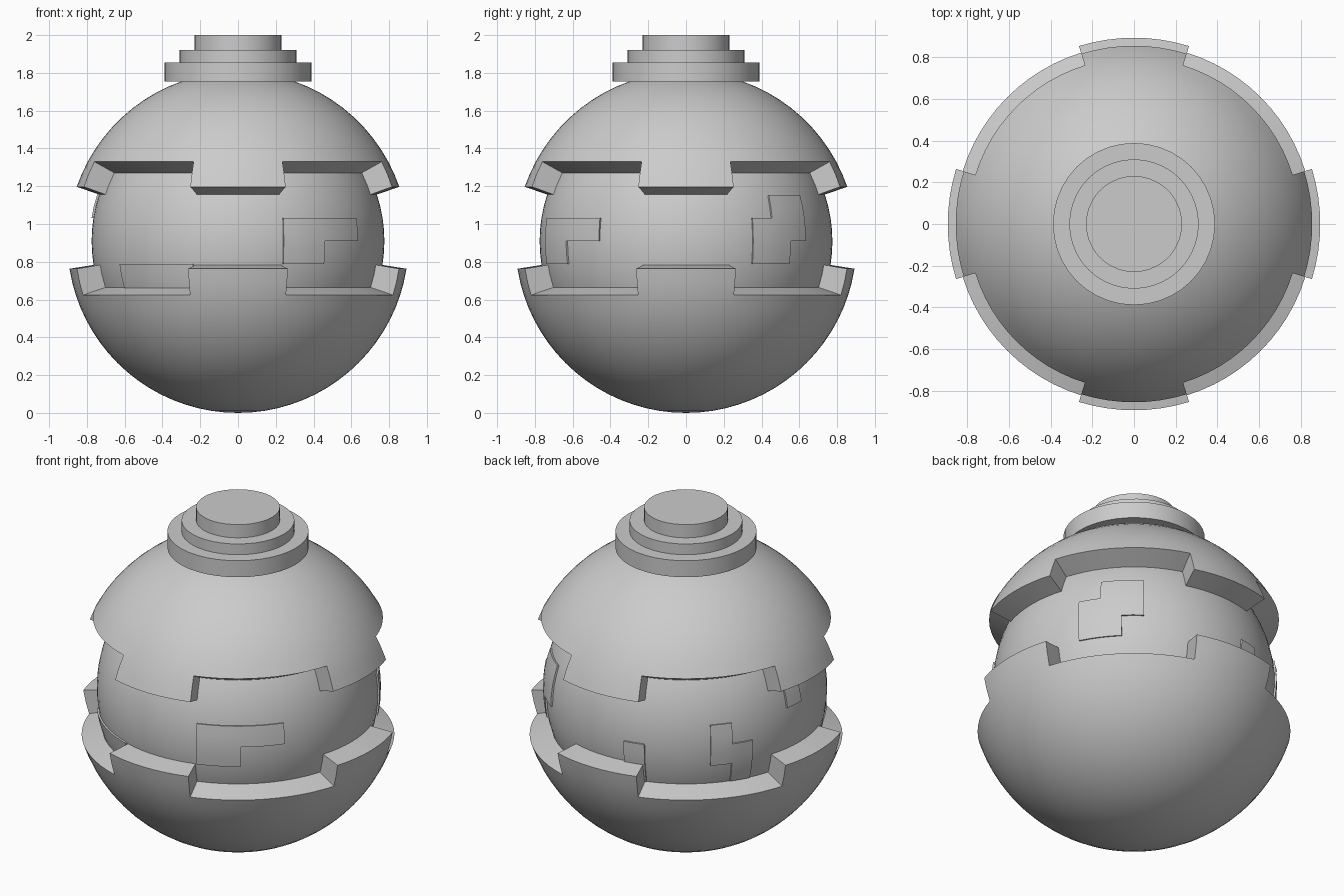
import bpy, bmesh, math

if "Cube" in bpy.data.objects:
    bpy.data.objects.remove(bpy.data.objects["Cube"])

SHELL_R, SHELL_Z = 0.903, 0.903
CORE_R, CORE_Z = 0.775, 0.91
TOOTH = 17.2


def shade(ob):
    bpy.ops.object.select_all(action='DESELECT')
    ob.select_set(True)
    bpy.context.view_layer.objects.active = ob
    bpy.ops.object.shade_smooth_by_angle(angle=math.radians(30))


def subdivide(stops, step):
    """Fill the gaps between angle stops with even steps."""
    out = [stops[0]]
    for a, b in zip(stops, stops[1:]):
        n = max(1, round((b - a) / step))
        out += [a + (b - a) * i / n for i in range(1, n + 1)]
    return out


def sphere_patch(name, az, lat, filled, r_in, r_out, z):
    """Solid made of the filled cells of a longitude/latitude grid."""
    bm = bmesh.new()
    cache = {}

    def vert(r, a, l):
        key = (r, round(a % 360, 3), round(l, 3))
        if key not in cache:
            ar, lr = math.radians(a), math.radians(l)
            cache[key] = bm.verts.new((r * math.cos(lr) * math.cos(ar),
                                       r * math.cos(lr) * math.sin(ar),
                                       z + r * math.sin(lr)))
        return cache[key]

    edges = {}
    for a0, a1 in zip(az, az[1:]):
        for l0, l1 in zip(lat, lat[1:]):
            if not filled((a0 + a1) / 2, (l0 + l1) / 2):
                continue
            ring = [(a0, l0), (a1, l0), (a1, l1), (a0, l1)]
            bm.faces.new([vert(r_out, *p) for p in ring])
            bm.faces.new([vert(r_in, *p) for p in reversed(ring)])
            for p, q in zip(ring, ring[1:] + ring[:1]):
                pair = frozenset((vert(r_out, *p), vert(r_out, *q)))
                edges.setdefault(pair, []).append((p, q))
    # radial walls along the open border, except at the poles
    for uses in edges.values():
        p, q = uses[0]
        if len(uses) == 1 and not abs(p[1]) == abs(q[1]) == 90:
            bm.faces.new([vert(r_out, *q), vert(r_out, *p),
                          vert(r_in, *p), vert(r_in, *q)])
    bmesh.ops.remove_doubles(bm, verts=bm.verts, dist=1e-5)
    bmesh.ops.recalc_face_normals(bm, faces=bm.faces)
    me = bpy.data.meshes.new(name)
    bm.to_mesh(me)
    bm.free()
    ob = bpy.data.objects.new(name, me)
    bpy.context.collection.objects.link(ob)
    shade(ob)
    return ob


# inner core
bpy.ops.mesh.primitive_uv_sphere_add(segments=80, ring_count=40, radius=CORE_R,
                                     location=(0, 0, CORE_Z))
core = bpy.context.object
core.name = "inner_core"
shade(core)

# outer shells with four teeth each
stops = [-TOOTH]
for k in range(4):
    stops += [90 * k + TOOTH, 90 * (k + 1) - TOOTH]
shell_az = subdivide(stops, 4.5)


def is_tooth(a):
    return abs((a + 45) % 90 - 45) < TOOTH


sphere_patch("upper_shell", shell_az, subdivide([19, 28.2, 90], 4.6),
             lambda a, l: l > 28.2 or is_tooth(a), 0.74, SHELL_R, SHELL_Z)
sphere_patch("lower_shell", shell_az, subdivide([-90, -18, -8.9], 4.6),
             lambda a, l: l < -18 or is_tooth(a), 0.74, SHELL_R, SHELL_Z)

# thin raised plates on the core: blocks of (az0, az1, lat0, lat1)
plates = {
    "front_plate": [(288, 324, 0, 9), (288, 306, -9, 0)],
    "back_right_plate": [(36, 54, 0, 18), (27, 45, -9, 9)],
    "back_left_plate": [(135, 144, -9, 9), (144, 153, -18, 0)],
    "back_plate": [(99, 108, -18, 0)],
    "left_plate": [(171, 180, 9, 27)],
    "front_left_plate": [(216, 252, -27, -9)],
}
for name, blocks in plates.items():
    az = subdivide([min(b[0] for b in blocks), max(b[1] for b in blocks)], 4.5)
    lat = subdivide([min(b[2] for b in blocks), max(b[3] for b in blocks)], 4.5)
    sphere_patch(name, az, lat,
                 lambda a, l: any(b[0] < a < b[1] and b[2] < l < b[3] for b in blocks),
                 0.76, CORE_R + 0.01, CORE_Z)

# stepped cap
for name, r, z0, z1 in [("cap_base", 0.388, 1.755, 1.855),
                        ("cap_middle", 0.31, 1.855, 1.92),
                        ("cap_top", 0.23, 1.92, 2.0)]:
    bpy.ops.mesh.primitive_cylinder_add(vertices=40, radius=r, depth=z1 - z0,
                                        location=(0, 0, (z0 + z1) / 2))
    bpy.context.object.name = name
    shade(bpy.context.object)
